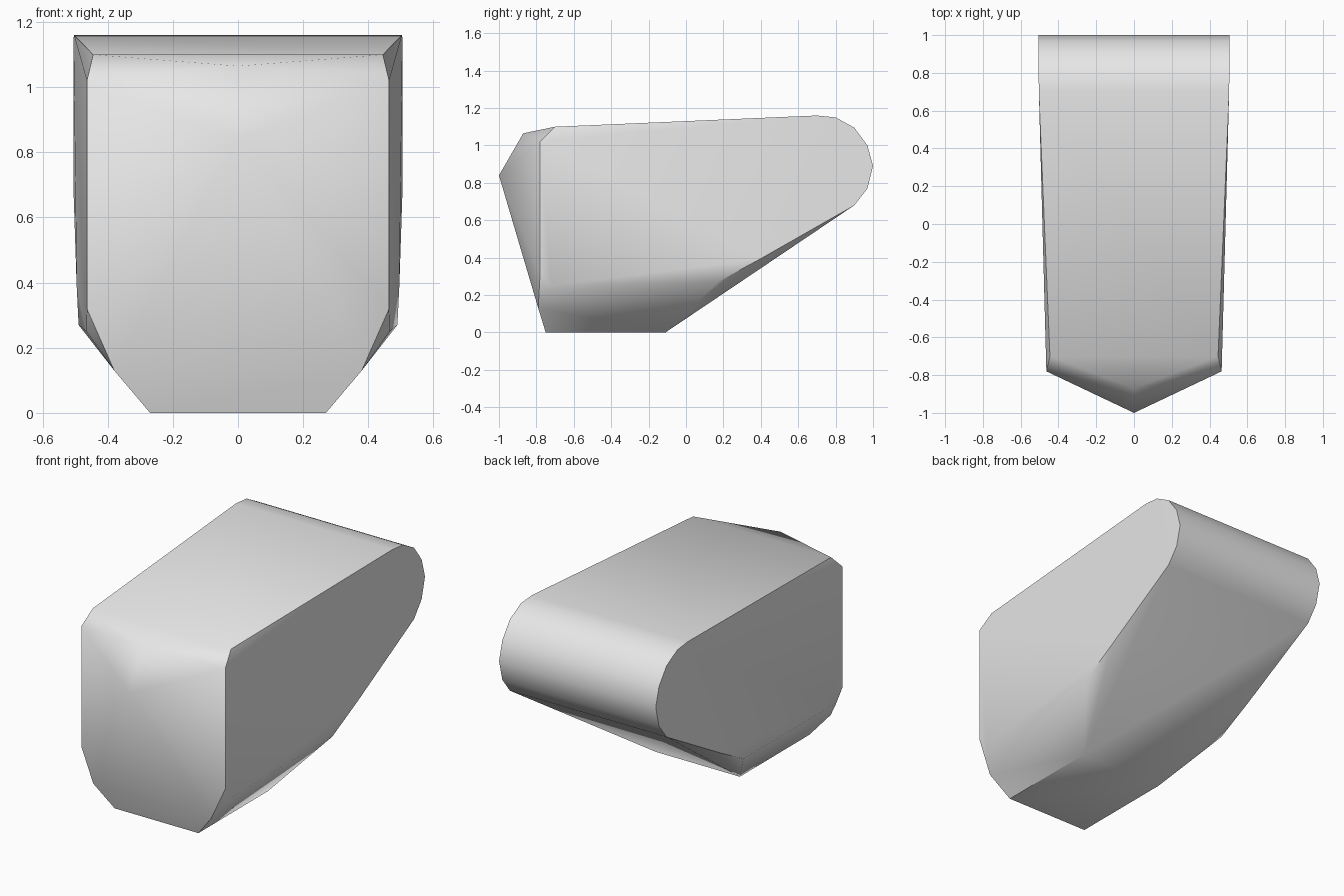
import bpy
import bmesh
from math import radians

cube = bpy.data.objects.get("Cube")
if cube:
    bpy.data.objects.remove(cube, do_unlink=True)


def side_x(y):
    """Half width of the flat flanks, widening towards the back."""
    return min(0.505, 0.464 + 0.041 * (y + 0.78) / 1.53)


# Nose ridge on the centre line
centre = [(0, -1.0, 0.84), (0, -0.87, 1.065)]

# Narrow base, lower front chamfer and upper front corner
corners = [(0.27, -0.75, 0), (0.27, -0.11, 0), (0.38, -0.79, 0.13),
           (0.445, -0.70, 1.10)]

# Outline of the flanks in y, z: front edge, belly and rounded back
flank = [(-0.78, 1.02), (-0.78, 0.32), (-0.72, 0.25), (0.17, 0.27),
         (0.40, 0.395), (0.90, 0.68), (0.97, 0.77), (1.0, 0.89),
         (0.97, 1.0), (0.90, 1.095), (0.80, 1.15), (0.70, 1.16)]
corners += [(side_x(y), y, z) for y, z in flank]

# Faceted solid wrapped around the mirrored outline
bm = bmesh.new()
points = centre + [(s * x, y, z) for x, y, z in corners for s in (1, -1)]
for p in points:
    bm.verts.new(p)
hull = bmesh.ops.convex_hull(bm, input=bm.verts[:])
loose = [v for v in bm.verts if not v.link_faces]
bmesh.ops.delete(bm, geom=loose, context='VERTS')
bmesh.ops.dissolve_limit(bm, angle_limit=radians(1), verts=bm.verts[:], edges=bm.edges[:])
bmesh.ops.recalc_face_normals(bm, faces=bm.faces[:])
mesh = bpy.data.meshes.new("wedge_body")
bm.to_mesh(mesh)
bm.free()

body = bpy.data.objects.new("wedge_body", mesh)
bpy.context.collection.objects.link(body)

# Plain grey material
grey = bpy.data.materials.new("light_grey")
grey.use_nodes = True
colour = (0.8, 0.8, 0.8, 1)
grey.diffuse_color = colour
grey.node_tree.nodes["Principled BSDF"].inputs["Base Color"].default_value = colour
mesh.materials.append(grey)

# Soft curves with crisp rims
bpy.ops.object.select_all(action='DESELECT')
body.select_set(True)
bpy.context.view_layer.objects.active = body
bpy.ops.object.shade_smooth_by_angle(angle=radians(42))
